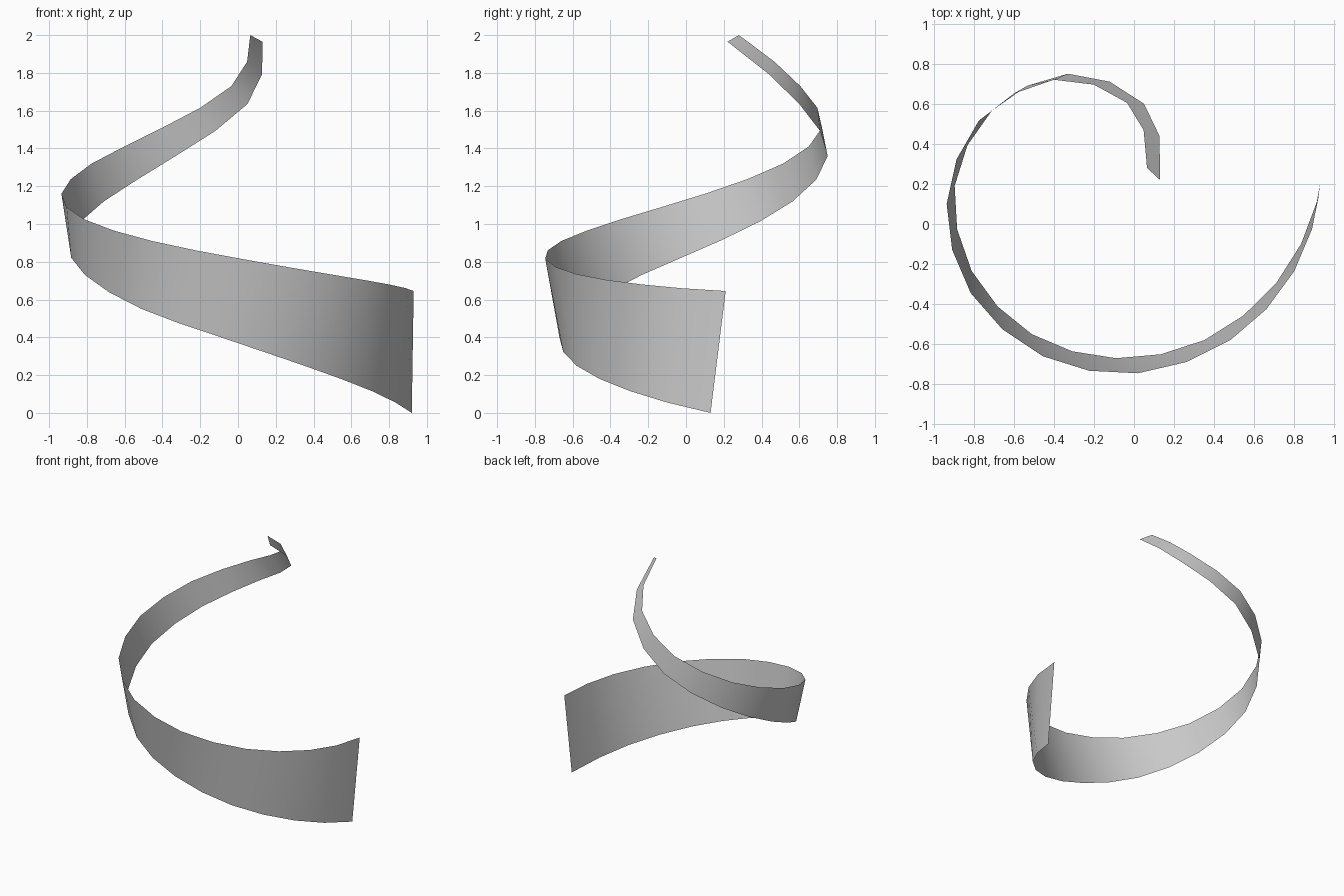
import bpy
import bmesh
from mathutils import Vector
from mathutils.geometry import interpolate_bezier

default_cube = bpy.data.objects.get("Cube")
if default_cube:
    bpy.data.objects.remove(default_cube, do_unlink=True)


def make_material(name, colour):
    material = bpy.data.materials.new(name)
    material.use_nodes = True
    material.diffuse_color = colour
    shader = next(node for node in material.node_tree.nodes
                  if node.type == "BSDF_PRINCIPLED")
    shader.inputs["Base Color"].default_value = colour
    return material


def smooth_path(knots):
    """Pass a smooth curve through the knots, adding one point between each pair."""
    knots = [Vector(knot) for knot in knots]
    before = (knots[0] - knots[1]) * 3 + knots[2]
    after = (knots[-1] - knots[-2]) * 3 + knots[-3]
    chain = [before, *knots, after]
    path = [knots[0]]
    for a, b, c, d in zip(chain, chain[1:], chain[2:], chain[3:]):
        path += interpolate_bezier(b, b + (c - a) / 6, c - (d - b) / 6, c, 3)[1:]
    return path


# Lower and upper edges of the rising, narrowing spiral
lower_edge = smooth_path([
    (.92, .13, 0), (.71, -.295, .115), (.35, -.58, .25), (-.09, -.67, .4),
    (-.51, -.55, .55), (-.81, -.235, .73), (-.895, .19, .915),
    (-.71, .565, 1.12), (-.33, .75, 1.36), (.05, .6, 1.635), (.13, .22, 1.965)])
upper_edge = smooth_path([
    (.93, .21, .645), (.8, -.235, .68), (.48, -.58, .735), (.02, -.745, .815),
    (-.455, -.66, .91), (-.815, -.345, 1.025), (-.935, .1, 1.16),
    (-.775, .515, 1.32), (-.4, .72, 1.51), (-.035, .605, 1.73), (.065, .28, 2)])

# Ribbon: a single sheet stretched between the two edges
bm = bmesh.new()
rungs = [(bm.verts.new(low), bm.verts.new(high))
         for low, high in zip(lower_edge, upper_edge)]
for (low, high), (next_low, next_high) in zip(rungs, rungs[1:]):
    face = bm.faces.new((low, high, next_high, next_low))
    face.smooth = True
mesh = bpy.data.meshes.new("spiral_ribbon")
bm.to_mesh(mesh)
bm.free()
mesh.materials.append(make_material("light grey", (.6, .6, .6, 1)))
ribbon = bpy.data.objects.new("spiral_ribbon", mesh)
bpy.context.collection.objects.link(ribbon)
